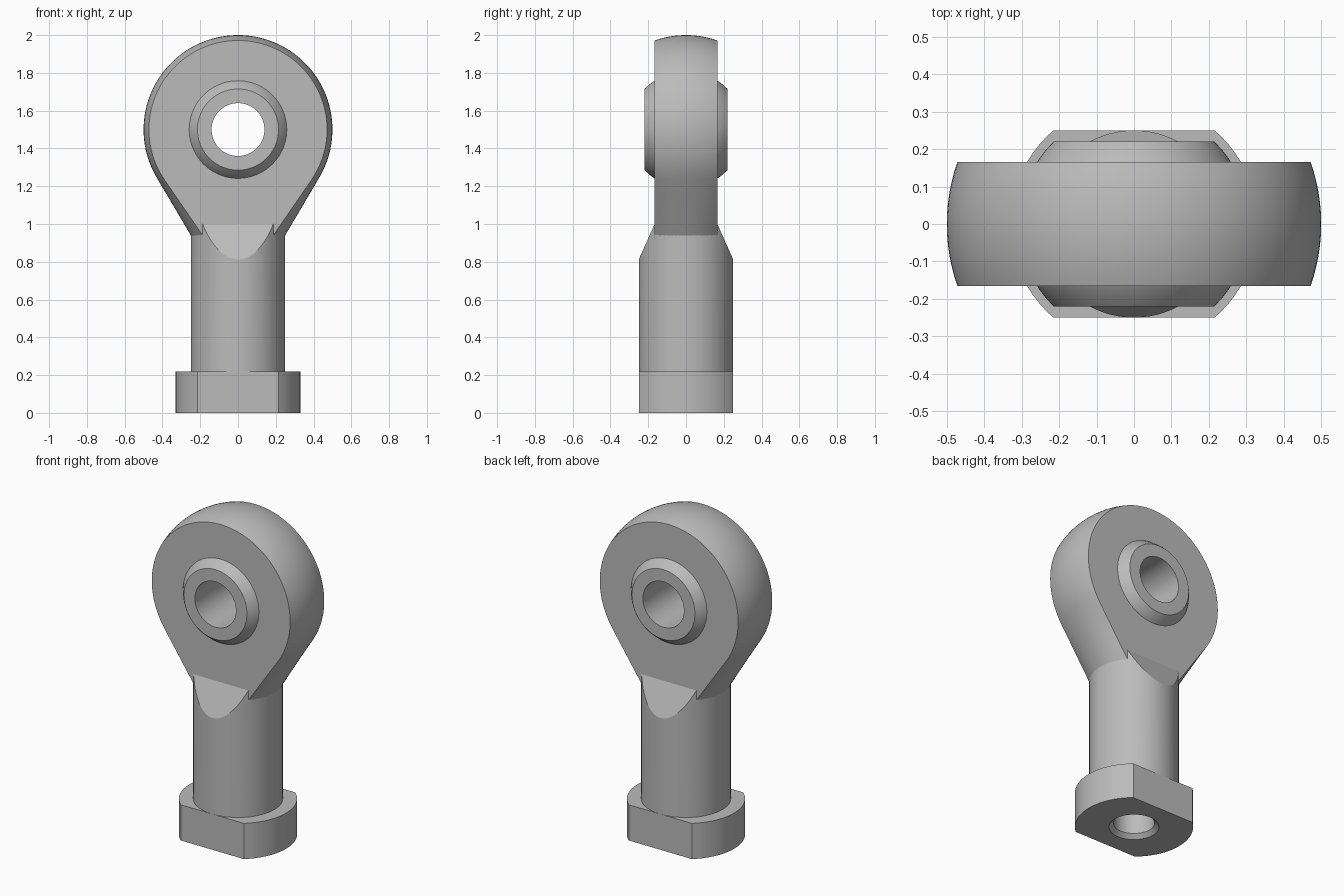
import bpy, bmesh, math
from mathutils import Vector, Matrix

if "Cube" in bpy.data.objects:
    bpy.data.objects.remove(bpy.data.objects["Cube"], do_unlink=True)

steel = bpy.data.materials.new("grey steel")
steel.use_nodes = True
GREY = (0.5, 0.5, 0.5, 1)
steel.diffuse_color = GREY
steel.node_tree.nodes["Principled BSDF"].inputs["Base Color"].default_value = GREY

EYE_Z = 1.5        # centre of the eye
HALF = 0.166       # half thickness of the head
SHANK_R = 0.25
BALL_R = 0.3075


def finish(name, bm):
    bmesh.ops.remove_doubles(bm, verts=bm.verts, dist=1e-5)
    bmesh.ops.recalc_face_normals(bm, faces=bm.faces)
    mesh = bpy.data.meshes.new(name)
    bm.to_mesh(mesh)
    bm.free()
    mesh.materials.append(steel)
    ob = bpy.data.objects.new(name, mesh)
    bpy.context.collection.objects.link(ob)
    bpy.ops.object.select_all(action='DESELECT')
    ob.select_set(True)
    bpy.context.view_layer.objects.active = ob
    bpy.ops.object.shade_smooth_by_angle(angle=math.radians(20))
    return ob


def bridge(bm, a, b):
    """Quads between two closed loops of equal length."""
    n = len(a)
    for i in range(n):
        j = (i + 1) % n
        quad = list(dict.fromkeys((a[i], a[j], b[j], b[i])))
        bm.faces.new(quad)


def lathe(profile, closed=False, seg=72):
    """Revolve (radius, height) points around z."""
    bm = bmesh.new()
    rings = []
    for r, z in profile:
        if r == 0:
            rings.append([bm.verts.new((0, 0, z))] * seg)
        else:
            rings.append([bm.verts.new((r * math.cos(a), r * math.sin(a), z))
                          for a in (math.tau * i / seg for i in range(seg))])
    for a, b in zip(rings, rings[1:] + rings[:1] if closed else rings[1:]):
        bridge(bm, a, b)
    return bm


def slice_off(bm, point, normal):
    """Cut away everything on the normal side and cap the cut."""
    cut = bmesh.ops.bisect_plane(bm, geom=bm.verts[:] + bm.edges[:] + bm.faces[:],
                                 plane_co=point, plane_no=normal, clear_outer=True)
    edges = [e for e in cut["geom_cut"] if isinstance(e, bmesh.types.BMEdge)]
    bmesh.ops.holes_fill(bm, edges=edges, sides=0)


# Base collar: round, with two wrench flats and a chamfered hole
bm = lathe([(0.115, 0.22), (0.115, 0.025), (0.14, 0), (0.33, 0), (0.33, 0.22), (0.2, 0.22)])
for s in (-1, 1):
    slice_off(bm, (0, s * SHANK_R, 0), (0, s, 0))
finish("base_collar", bm)

# Shank: bored cylinder with sloping shoulders up to the head
bm = lathe([(0, 0.7), (0.115, 0.7), (0.115, 0.22), (SHANK_R, 0.22), (SHANK_R, 1), (0, 1)])
for s in (-1, 1):
    slice_off(bm, (0, s * HALF, 1), (0, s * 0.19, 0.085))
finish("shank", bm)


# Head: teardrop slices through the thickness, rounded across the rim
def teardrop(y):
    r = math.sqrt(0.25 - y * y)
    corner = Vector((math.sqrt(SHANK_R ** 2 - y * y), 0.94 - EYE_Z))
    t = math.atan2(corner.y, corner.x) + math.acos(r / corner.length)
    n = 80
    arc = [Vector((r * math.cos(a), r * math.sin(a)))
           for a in (t + (math.pi - 2 * t) * i / n for i in range(n + 1))]
    left = Vector((-corner.x, corner.y))
    path = arc[:]
    for a, b in ((arc[-1], left), (left, corner), (corner, arc[0])):
        path += [a.lerp(b, k / 6) for k in range(1, 7)]
    return path[:-1]


bm = bmesh.new()
loops = []
STEPS = 12
for k in range(STEPS + 1):
    y = HALF * (2 * k / STEPS - 1)
    loops.append([bm.verts.new((p.x, y, p.y + EYE_Z)) for p in teardrop(y)])
# Eye opening, just inside the ball surface
holes = []
for y in (HALF, -HALF):
    ring = [p.normalized() * 0.25 for p in teardrop(y)]
    holes.append([bm.verts.new((p.x, y, p.y + EYE_Z)) for p in ring])
loops += holes
for a, b in zip(loops, loops[1:] + loops[:1]):
    bridge(bm, a, b)
finish("head", bm)

# Swivel ball: truncated sphere with a through bore
tilt = math.asin(0.22 / BALL_R)
profile = [(0.14, -0.22)]
for k in range(17):
    a = tilt * (k / 8 - 1)
    profile.append((BALL_R * math.cos(a), BALL_R * math.sin(a)))
profile.append((0.14, 0.22))
bm = lathe(profile, closed=True)
bm.transform(Matrix.Translation((0, 0, EYE_Z)) @ Matrix.Rotation(math.pi / 2, 4, 'X'))
finish("swivel_ball", bm)
